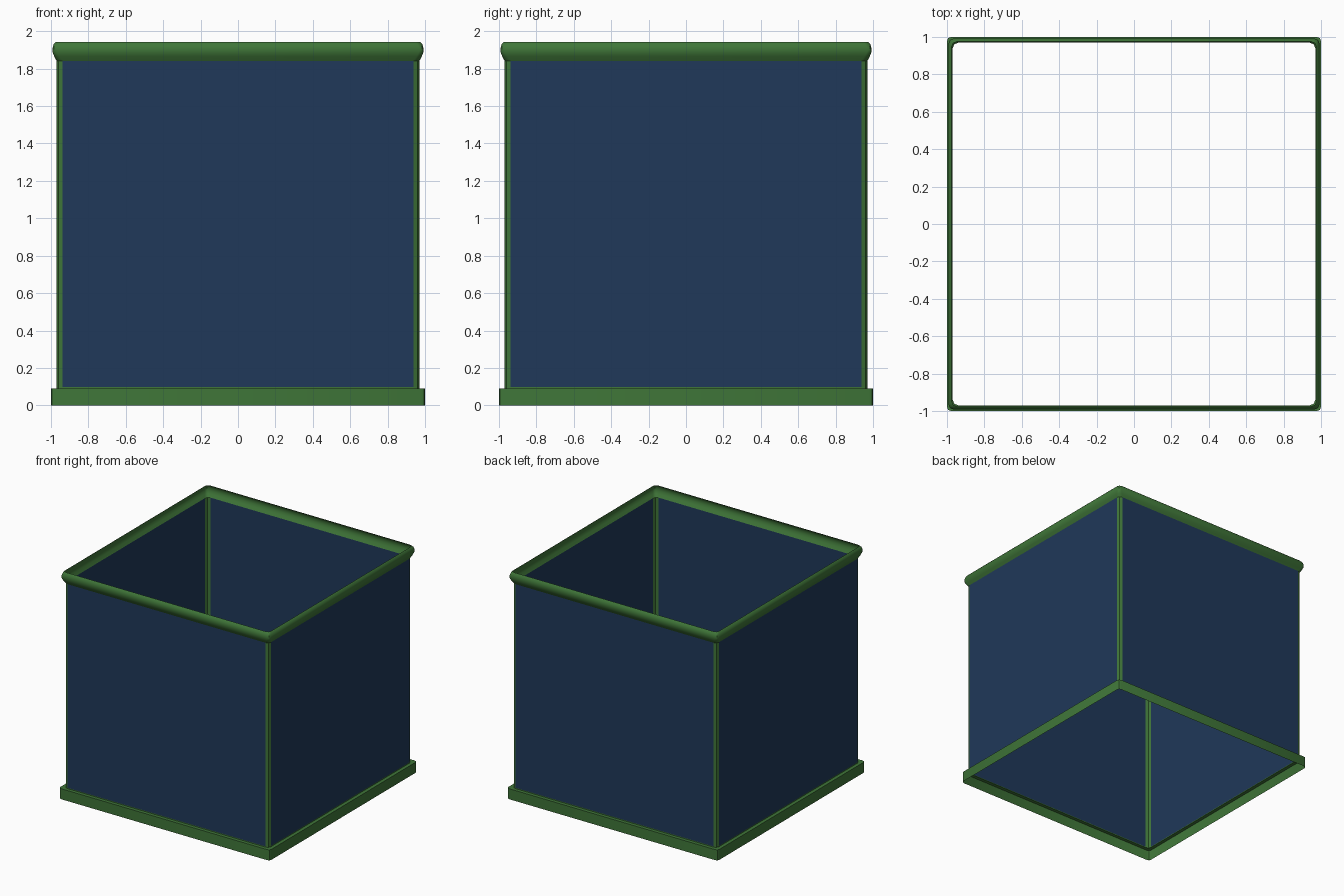
import bpy
from math import cos, sin, pi

if "Cube" in bpy.data.objects:
    bpy.data.objects.remove(bpy.data.objects["Cube"])


def material(name, rgb):
    m = bpy.data.materials.new(name)
    m.diffuse_color = (*rgb, 1)
    m.use_nodes = True
    m.node_tree.nodes["Principled BSDF"].inputs["Base Color"].default_value = m.diffuse_color
    return m


GREEN = material("green_frame", (0.05, 0.18, 0.04))
BLUE = material("blue_panel", (0.014, 0.04, 0.1))


def add_mesh(name, verts, faces, mat):
    me = bpy.data.meshes.new(name)
    me.from_pydata(verts, [], faces)
    me.materials.append(mat)
    ob = bpy.data.objects.new(name, me)
    bpy.context.collection.objects.link(ob)
    bpy.context.view_layer.objects.active = ob
    ob.select_set(True)
    bpy.ops.object.shade_smooth_by_angle(angle=pi / 4.5)
    ob.select_set(False)
    return ob


def corner(q, half, r, z):
    """Three points of the rounded corner in quadrant q."""
    out = []
    for k in range(3):
        t = k * pi / 4
        x, y = half - r + r * cos(t), half - r + r * sin(t)
        c, s = round(cos(q * pi / 2)), round(sin(q * pi / 2))
        out.append((c * x - s * y, s * x + c * y, z))
    return out


def band(name, profile):
    """Square loop with rounded corners swept through (half, radius, z) rows."""
    verts = [p for half, r, z in profile for q in range(4)
             for p in corner(q, half, r, z)]
    n = 12
    faces = [(i * n + j, i * n + (j + 1) % n, (i + 1) * n + (j + 1) % n, (i + 1) * n + j)
             for i in range(len(profile) - 1) for j in range(n)]
    return add_mesh(name, verts, faces, GREEN)


WALL, R = 0.97, 0.032
Z0, Z1 = 0.097, 1.842

# Base skirt with its step in to the wall
band("base_trim", [(1.0, 0.022, 0), (1.0, 0.022, 0.09), (WALL, R, 0.09), (WALL, R, Z0)])

# Rounded top lip
band("top_rim", [(WALL, R, Z1), (0.983, 0.028, 1.866), (0.991, 0.024, 1.888),
                 (0.991, 0.024, 1.912), (0.985, 0.026, 1.932), (0.975, 0.028, 1.942)])

# Corner posts and the flat panels between them
for q, (post, side) in enumerate(zip(
        ("back_right", "back_left", "front_left", "front_right"),
        ("back", "left", "front", "right"))):
    add_mesh(post + "_post", corner(q, WALL, R, Z0) + corner(q, WALL, R, Z1),
             [(0, 1, 4, 3), (1, 2, 5, 4)], GREEN)
    a, b = corner(q, WALL, R, Z0)[2], corner(q + 1, WALL, R, Z0)[0]
    add_mesh(side + "_panel", [a, b, (b[0], b[1], Z1), (a[0], a[1], Z1)],
             [(0, 1, 2, 3)], BLUE)
